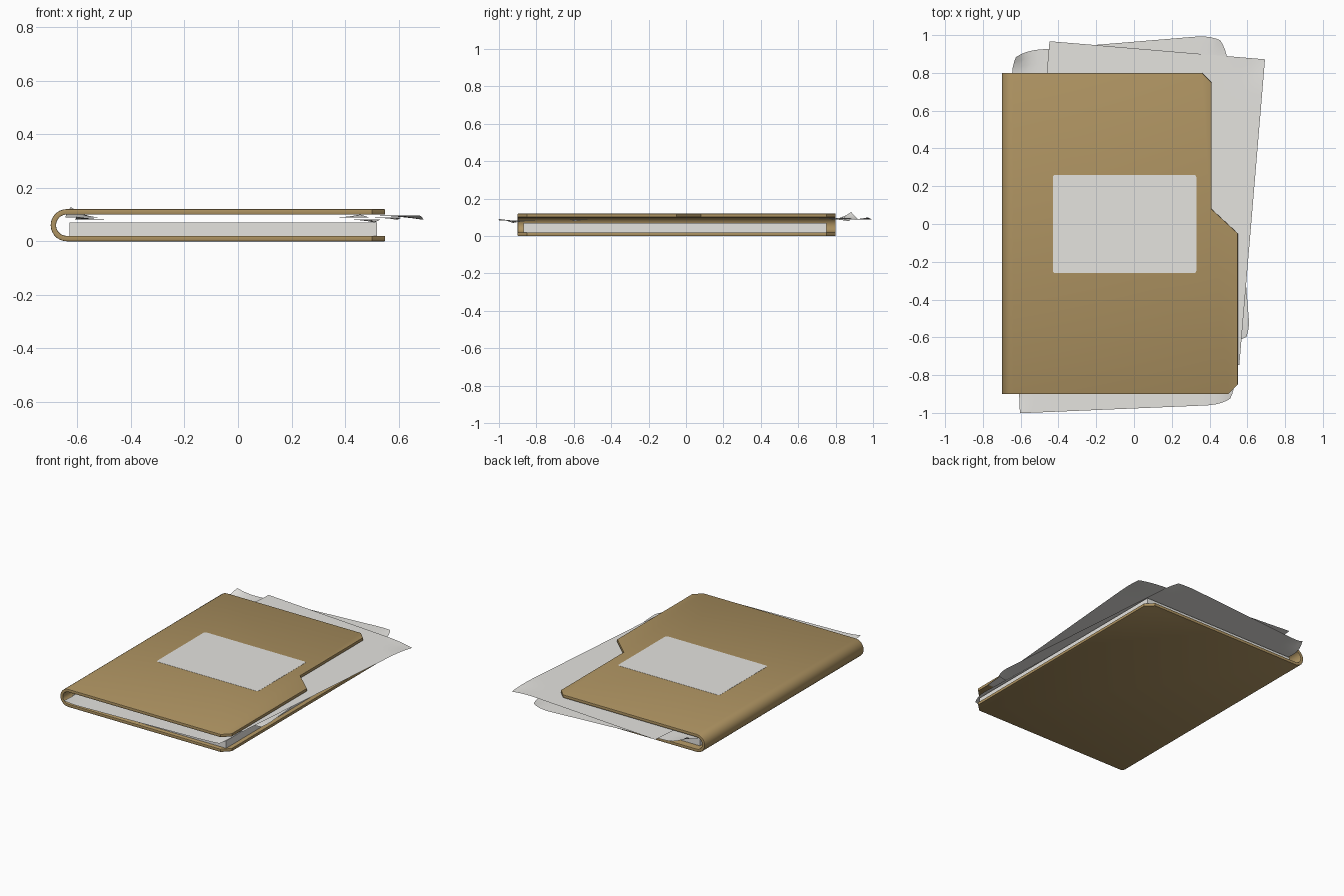
import bpy, bmesh, math
from mathutils import Matrix, Vector

cube = bpy.data.objects.get("Cube")
if cube:
    bpy.data.objects.remove(cube, do_unlink=True)


def material(name, rgb):
    mat = bpy.data.materials.new(name)
    mat.use_nodes = True
    mat.diffuse_color = (*rgb, 1)
    mat.node_tree.nodes["Principled BSDF"].inputs["Base Color"].default_value = (*rgb, 1)
    return mat


CARD = material("tan card", (0.42, 0.29, 0.12))
PAPER = material("white paper", (0.78, 0.77, 0.74))


def add_object(name, bm, mat):
    mesh = bpy.data.meshes.new(name)
    bm.to_mesh(mesh)
    bm.free()
    mesh.materials.append(mat)
    obj = bpy.data.objects.new(name, mesh)
    bpy.context.collection.objects.link(obj)
    return obj


def finish(obj, angle=30):
    # Apply modifiers, then smooth everything but the sharp edges
    bpy.ops.object.select_all(action='DESELECT')
    obj.select_set(True)
    bpy.context.view_layer.objects.active = obj
    if obj.modifiers:
        bpy.ops.object.convert(target='MESH')
    bpy.ops.object.shade_smooth_by_angle(angle=math.radians(angle))


# Folder: two covers joined by a round spine, as a sheet that is thickened
FRONT, BACK, EDGE, SPINE_X, MID_Z, RADIUS = -0.9, 0.8, 0.55, -0.64, 0.06, 0.05
STEPS = 14
bm = bmesh.new()
front_row, back_row = [], []
for i in range(STEPS + 1):
    a = math.pi * (0.5 + i / STEPS)
    x, z = SPINE_X + RADIUS * math.cos(a), MID_Z + RADIUS * math.sin(a)
    front_row.append(bm.verts.new((x, FRONT, z)))
    back_row.append(bm.verts.new((x, BACK, z)))
for i in range(STEPS):
    bm.faces.new((front_row[i], back_row[i], back_row[i + 1], front_row[i + 1]))

top_outline = [(0.5, FRONT), (EDGE, -0.85), (EDGE, -0.05),
               (0.41, 0.08), (0.41, 0.75), (0.36, BACK)]
bottom_outline = [(0.5, BACK), (EDGE, 0.75), (EDGE, -0.85), (0.5, FRONT)]
top = [bm.verts.new((x, y, MID_Z + RADIUS)) for x, y in top_outline]
bottom = [bm.verts.new((x, y, MID_Z - RADIUS)) for x, y in bottom_outline]
bm.faces.new([front_row[0], *top, back_row[0]])
bm.faces.new([front_row[-1], back_row[-1], *bottom])
folder = add_object("folder_cover", bm, CARD)
solid = folder.modifiers.new("thickness", 'SOLIDIFY')
solid.thickness, solid.offset, solid.use_even_offset = 0.02, 0, True
bevel = folder.modifiers.new("soft_edges", 'BEVEL')
bevel.width, bevel.segments, bevel.angle_limit = 0.003, 2, math.radians(60)
finish(folder)


def box(name, low, high, mat):
    low, high = Vector(low), Vector(high)
    bm = bmesh.new()
    bmesh.ops.create_cube(bm, size=1, matrix=Matrix.Translation((low + high) / 2)
                          @ Matrix.Diagonal((*(high - low), 1)))
    return add_object(name, bm, mat)


# Neat stack of pages inside the folder
box("page_stack", (-0.63, -0.87, 0.02), (0.52, 0.75, 0.07), PAPER)

# Label on the top cover, with slightly clipped corners
label = box("cover_label", (-0.43, -0.26, 0.119), (0.33, 0.26, 0.121), PAPER)
bm = bmesh.new()
bm.from_mesh(label.data)
uprights = [e for e in bm.edges if abs(e.verts[0].co.z - e.verts[1].co.z) > 0.001]
bmesh.ops.bevel(bm, geom=uprights, offset=0.012, segments=2, profile=0.5, affect='EDGES')
bm.to_mesh(label.data)
bm.free()

# Loose sheets: each curl is (corner x sign, corner y sign, lift, reach, inward pull)
WIDTH, HEIGHT = 1.145, 1.625


def loose_sheet(name, center, z, degrees, curls):
    bm = bmesh.new()
    bmesh.ops.create_grid(bm, x_segments=32, y_segments=44, size=0.5)
    for v in bm.verts:
        v.co.x *= WIDTH
        v.co.y *= HEIGHT
        flat = v.co.copy()
        for sx, sy, lift, reach, pull in curls:
            corner = Vector((sx * WIDTH / 2, sy * HEIGHT / 2, 0))
            w = max(0, 1 - (flat - corner).length / reach) ** 2
            v.co += Vector((-sx * pull * w, -sy * pull * w, lift * w))
    bm.transform(Matrix.Translation((*center, z))
                 @ Matrix.Rotation(math.radians(degrees), 4, 'Z'))
    finish(add_object(name, bm, PAPER), 60)


loose_sheet("lower_loose_sheet", (-0.066, -0.166), 0.082, 2.4,
            [(1, -1, -0.012, 0.16, 0.03), (-1, -1, 0.01, 0.12, 0)])
loose_sheet("middle_loose_sheet", (-0.02, 0.148), 0.088, 4.7,
            [(-1, 1, 0.04, 0.16, 0.03), (1, 1, 0.012, 0.16, 0.03),
             (1, -1, -0.008, 0.12, 0.02)])
loose_sheet("upper_loose_sheet", (0.055, 0.11), 0.096, -4.8,
            [(1, 1, -0.016, 0.2, 0)])
